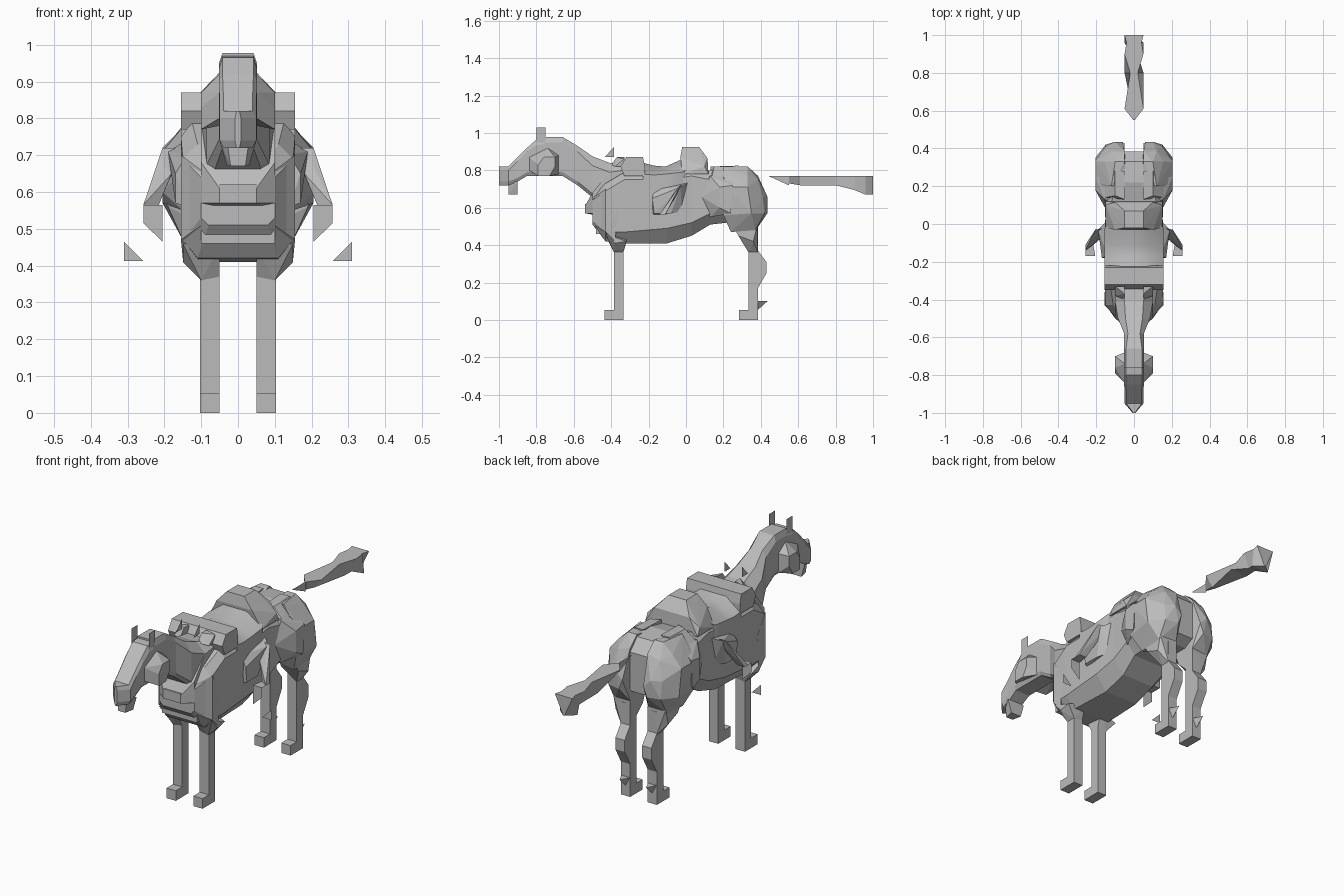
import bpy, bmesh, math

grey = bpy.data.materials.new("plain_grey")
grey.diffuse_color = (0.5, 0.5, 0.5, 1)


def finish(name, bm, mirror=False):
    bmesh.ops.recalc_face_normals(bm, faces=bm.faces)
    me = bpy.data.meshes.new(name)
    bm.to_mesh(me)
    bm.free()
    me.materials.append(grey)
    ob = bpy.data.objects.new(name, me)
    bpy.context.collection.objects.link(ob)
    if mirror:
        ob.modifiers.new("mirror", 'MIRROR').use_mirror_merge = False
    return ob


def loft(name, rings, mirror=False):
    """Skin a list of equal-length point rings and cap the ends."""
    bm = bmesh.new()
    vs = [[bm.verts.new(p) for p in r] for r in rings]
    n = len(vs[0])
    for a, b in zip(vs, vs[1:]):
        for i in range(n):
            bm.faces.new((a[i], a[(i + 1) % n], b[(i + 1) % n], b[i]))
    bm.faces.new(vs[0])
    bm.faces.new(vs[-1])
    return finish(name, bm, mirror)


def octagon(y, hw, lo, hi, bx, bz, tx, tz):
    """Cross-section with separate bottom (bx, bz) and top (tx, tz) chamfers."""
    half = [(hw - bx, lo), (hw, lo + bz), (hw, hi - tz), (hw - tx, hi)]
    return [(x, y, z) for x, z in half] + [(-x, y, z) for x, z in reversed(half)]


def rect(z, x0, x1, y0, y1):
    return [(x0, y0, z), (x1, y0, z), (x1, y1, z), (x0, y1, z)]


def hull(name, pts, mirror=False):
    bm = bmesh.new()
    for p in pts:
        bm.verts.new(p)
    res = bmesh.ops.convex_hull(bm, input=bm.verts)
    junk = set(res["geom_interior"]) | set(res["geom_unused"])
    bmesh.ops.delete(bm, geom=[g for g in junk if isinstance(g, bmesh.types.BMVert)],
                     context='VERTS')
    return finish(name, bm, mirror)


def box(name, x0, x1, y0, y1, z0, z1, mirror=False):
    return loft(name, [rect(z0, x0, x1, y0, y1), rect(z1, x0, x1, y0, y1)], mirror)


def sheet(name, pts, mirror=True):
    """Single flat face."""
    bm = bmesh.new()
    bm.faces.new([bm.verts.new(p) for p in pts])
    return finish(name, bm, mirror)


# barrel from chest to rump, flat sided
loft("body", [octagon(*r) for r in (
    (-.50, .10, .51, .67, .02, .02, .03, .03), (-.43, .15, .42, .73, .04, .05, .04, .04),
    (-.33, .155, .41, .79, .05, .06, .03, .04), (-.10, .155, .41, .78, .06, .08, .02, .03),
    (.03, .152, .45, .78, .06, .07, .01, .01), (.13, .155, .51, .80, .05, .06, .04, .05),
    (.22, .16, .52, .82, .06, .06, .06, .06), (.33, .15, .52, .81, .06, .06, .06, .06),
    (.385, .10, .55, .75, .05, .05, .05, .05))])

# chest plate steps
box("chest_block", -.05, .05, -.54, -.45, .57, .62)
hull("chest_upper", [(s * x, y, z) for s in (-1, 1) for x, y, z in (
    (.05, -.54, .61), (.05, -.50, .67), (.10, -.50, .57), (.10, -.50, .68),
    (.10, -.42, .78), (.05, -.54, .57), (.10, -.42, .55))])
box("chest_lower", -.10, .10, -.48, -.40, .46, .515)
hull("chest_wedge", [(.10, -.49, .565), (.10, -.49, .51), (.10, -.43, .46), (.155, -.43, .47),
                     (.155, -.43, .70), (.10, -.49, .66), (.155, -.36, .60),
                     (.15, -.38, .42)], True)

# neck and head
loft("neck", [octagon(*r) for r in (
    (-.33, .10, .60, .83, .02, .02, .03, .03), (-.41, .10, .60, .84, .02, .02, .05, .05),
    (-.50, .085, .655, .875, .02, .02, .04, .05), (-.58, .052, .72, .93, .01, .02, .02, .03),
    (-.66, .052, .77, .978, .01, .02, .01, .03), (-.76, .052, .77, .978, .01, .02, .01, .03))])
loft("head", [octagon(*r) for r in (
    (-.70, .052, .77, .975, .01, .02, .01, .03), (-.80, .052, .77, .965, .01, .02, .01, .03),
    (-.85, .052, .77, .92, .01, .02, .01, .02), (-.90, .05, .74, .87, .01, .02, .01, .02),
    (-.95, .05, .72, .82, .01, .02, .01, .02), (-1.0, .008, .72, .82, .004, .02, .004, .02))])
hull("cheek", [(.05, -.84, .80), (.05, -.84, .87), (.05, -.68, .78), (.05, -.68, .88),
               (.10, -.79, .77), (.10, -.79, .83), (.10, -.76, .87), (.10, -.70, .87),
               (.10, -.70, .82), (.10, -.73, .77), (.05, -.74, .92)], True)
hull("jaw", [(-.03, -.95, .74), (.03, -.95, .74), (-.05, -.90, .74), (.05, -.90, .74),
             (.02, -.95, .67), (-.02, -.95, .67), (.03, -.90, .67), (-.03, -.90, .67)])
sheet("ear", [(.05, y, z) for y, z in ((-.80, .95), (-.80, 1.03), (-.75, 1.03), (-.75, .95))])
sheet("rein_end", [(.05, y, z) for y, z in ((-.435, .87), (-.385, .925), (-.385, .87))])
hull("rein_block", [(.05, -.40, .83), (.05, -.33, .83), (.10, -.38, .82), (.10, -.33, .82),
                    (.05, -.37, .87), (.10, -.33, .86), (.05, -.33, .87)], True)

# saddle: bar across the front, dished seat, raised back
loft("saddle_bar", [[(x, y, z) for y, z in (
    (-.33, .77), (-.35, .82), (-.32, .87), (-.23, .87), (-.22, .82), (-.22, .77))]
    for x in (-.155, .155)])
seat = loft("saddle_seat", [octagon(*r) for r in (
    (-.23, .155, .70, .84, .02, .02, .08, .06), (-.17, .155, .70, .825, .02, .02, .09, .05),
    (-.11, .155, .70, .82, .02, .02, .09, .04), (-.02, .155, .70, .86, .02, .02, .09, .07),
    (.03, .12, .70, .87, .02, .02, .06, .05))])
bpy.context.view_layer.objects.active = seat
seat.select_set(True)
bpy.ops.object.shade_smooth_by_angle(angle=math.radians(35))
seat.select_set(False)
hull("seat_back", [(s * x, y, z) for s in (-1, 1) for x, y, z in (
    (.15, -.02, .78), (.15, .12, .78), (.10, -.03, .87), (.10, .115, .865),
    (.05, -.02, .925), (.05, .07, .925), (.15, .10, .82))])
hull("saddle_flap", [(.14, -.17, .70), (.14, .02, .74), (.18, -.10, .65), (.19, -.03, .71),
                     (.17, -.17, .57), (.17, -.08, .57), (.14, -.18, .56),
                     (.14, -.02, .58), (.17, -.18, .65)], True)

# stirrups hanging at the sides
hull("stirrup_strap", [(.15, -.02, .72), (.205, -.03, .72), (.205, -.07, .67),
                       (.18, -.08, .65), (.257, -.11, .565), (.215, -.11, .565),
                       (.257, -.14, .565)], True)
sheet("stirrup_plate", [(x, -.17, z) for x, z in (
    (.205, .565), (.257, .565), (.257, .515), (.205, .465))])
sheet("stirrup_top", [(.205, -.17, .565), (.257, -.17, .565), (.257, -.12, .565),
                      (.215, -.11, .565)])
sheet("stirrup_tip", [(.257, -.17, .412), (.31, -.17, .412), (.31, -.17, .465)])

# packs behind the saddle
hull("saddle_bag", [(.12, .12, .77), (.12, .24, .79), (.155, .13, .77), (.205, .18, .71),
                    (.205, .25, .72), (.205, .18, .60), (.205, .24, .57), (.15, .13, .55),
                    (.15, .08, .66)], True)
hull("bag_lid", [(.05, .13, .82), (.05, .28, .825), (.10, .15, .82), (.10, .28, .825),
                 (.155, .14, .77), (.155, .28, .77), (.05, .13, .77)], True)

# haunches and hind legs
hull("haunch", [(.04, .22, .80), (.05, .33, .82), (.10, .33, .82), (.12, .20, .82),
                (.155, .20, .77), (.155, .33, .77), (.05, .385, .77), (.12, .385, .75),
                (.205, .33, .71), (.205, .22, .71), (.10, .435, .66), (.06, .435, .62),
                (.15, .41, .66), (.205, .35, .57), (.15, .42, .57), (.19, .20, .56),
                (.08, .435, .57), (.05, .38, .49), (.15, .37, .48), (.15, .24, .47),
                (.05, .24, .49)], True)
hull("thigh", [(.05, .26, .50), (.15, .25, .50), (.15, .38, .50), (.05, .385, .50),
               (.05, .28, .45), (.15, .28, .45), (.05, .335, .40), (.10, .335, .36),
               (.10, .385, .36), (.05, .385, .36), (.15, .36, .42)], True)
loft("hind_leg", [rect(*r) for r in (
    (.0, .05, .103, .333, .385), (.17, .05, .103, .333, .385), (.25, .05, .103, .333, .43),
    (.31, .05, .103, .333, .43), (.37, .05, .103, .333, .385),
    (.48, .05, .103, .333, .385))], True)
box("hind_hoof", .05, .103, .283, .385, 0, .052, True)
hull("fetlock", [(.05, .38, .10), (.103, .38, .10), (.076, .435, .10), (.076, .38, .05)], True)

# front legs
hull("foreleg_top", [(.05, -.43, .45), (.15, -.43, .46), (.15, -.32, .42), (.05, -.31, .45),
                     (.05, -.385, .37), (.10, -.385, .36), (.10, -.335, .36),
                     (.05, -.335, .37), (.15, -.38, .41)], True)
box("front_leg", .05, .103, -.385, -.335, 0, .45, True)
box("front_hoof", .05, .103, -.437, -.335, 0, .052, True)

# tail streaming straight back
sheet("tail_root", [(0, .44, .77), (0, .56, .77), (0, .55, .72)], False)
loft("tail", [[(-a, y, hi), (a, y, hi), (b, y, lo), (-b, y, lo)] for y, a, b, lo, hi in (
    (.55, .004, .003, .73, .77), (.61, .05, .01, .72, .77), (.80, .02, .05, .72, .77),
    (.90, .05, .02, .695, .77), (.96, .04, .05, .67, .77), (1.0, .05, .004, .67, .77))])
